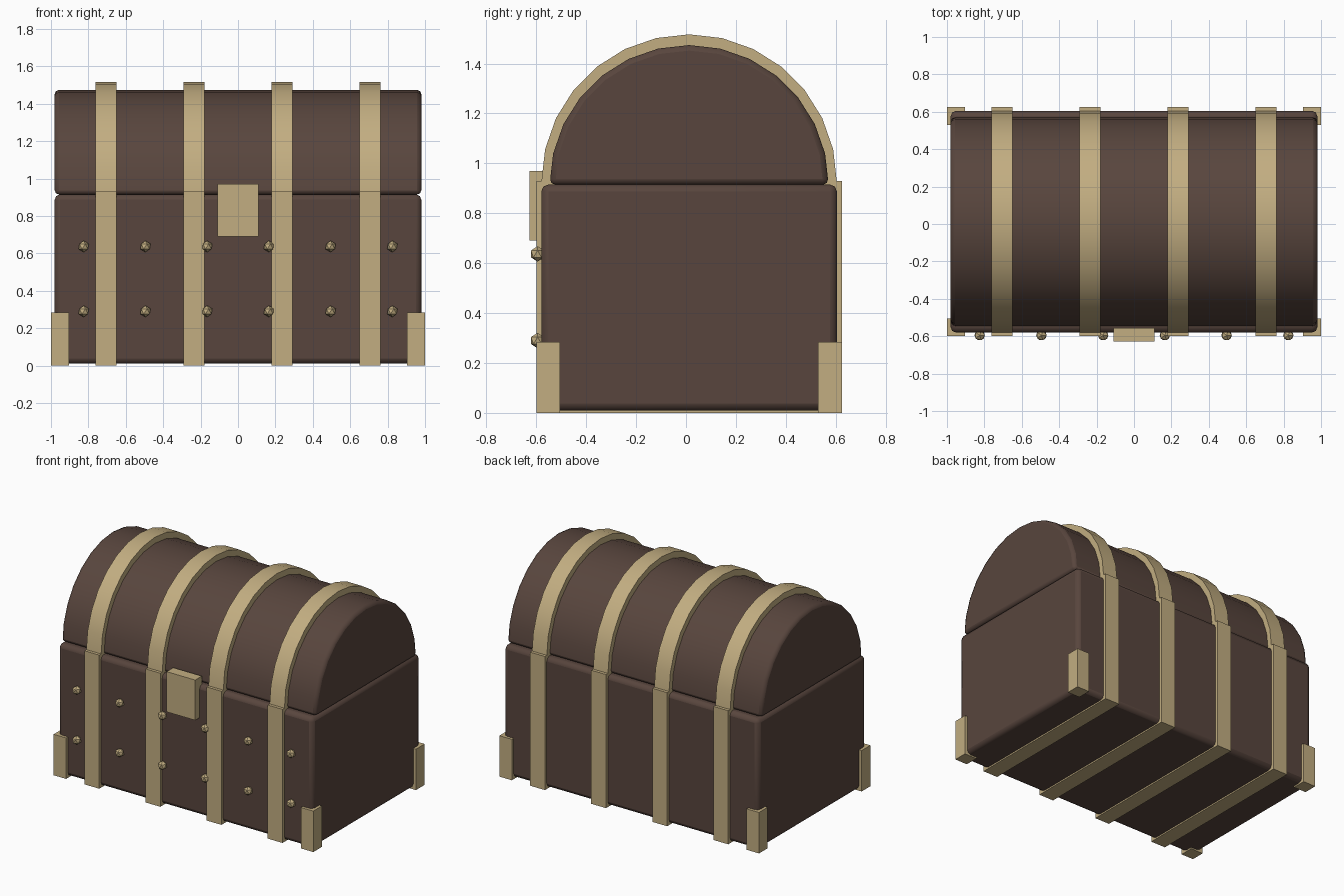
import bpy, bmesh, math

default = bpy.data.objects.get("Cube")
if default:
    bpy.data.objects.remove(default, do_unlink=True)

MID_Y = 0.0125       # centre line of the chest, front to back
LID_SIDES = 14       # flat segments in the half-round lid


def material(name, rgb):
    m = bpy.data.materials.new(name)
    m.use_nodes = True
    m.diffuse_color = (*rgb, 1)
    bsdf = next(n for n in m.node_tree.nodes if n.type == 'BSDF_PRINCIPLED')
    bsdf.inputs["Base Color"].default_value = (*rgb, 1)
    return m


wood = material("dark brown wood", (0.098, 0.06, 0.047))
brass = material("dull brass", (0.54, 0.42, 0.22))


def finish(bm, name, mat, bevel=0, smooth=False):
    bmesh.ops.recalc_face_normals(bm, faces=bm.faces)
    mesh = bpy.data.meshes.new(name)
    bm.to_mesh(mesh)
    bm.free()
    mesh.materials.append(mat)
    ob = bpy.data.objects.new(name, mesh)
    bpy.context.collection.objects.link(ob)
    if bevel:
        mod = ob.modifiers.new("rounded edges", 'BEVEL')
        mod.width = bevel
        mod.segments = 2
        mod.limit_method = 'ANGLE'
        mod.angle_limit = math.radians(40)
    if smooth:
        bpy.ops.object.select_all(action='DESELECT')
        ob.select_set(True)
        bpy.context.view_layer.objects.active = ob
        bpy.ops.object.shade_smooth_by_angle(angle=math.radians(30))
    return ob


def box(name, mat, x, y, z, bevel=0):
    """Box from (low, high) pairs along each axis."""
    bm = bmesh.new()
    bmesh.ops.create_cube(bm, size=1)
    for v in bm.verts:
        v.co = [(lo + hi) / 2 + c * (hi - lo)
                for c, (lo, hi) in zip(v.co, (x, y, z))]
    return finish(bm, name, mat, bevel, bool(bevel))


def half_round(name, mat, x, radius, base, bevel=0):
    """Half disc in the YZ plane, extruded along x."""
    bm = bmesh.new()
    profile = []
    for i in range(LID_SIDES + 1):
        a = math.pi * i / LID_SIDES
        profile.append(bm.verts.new((x[0], MID_Y + radius * math.cos(a),
                                     base + radius * math.sin(a))))
    face = bm.faces.new(profile)
    new = bmesh.ops.extrude_face_region(bm, geom=[face])["geom"]
    verts = [g for g in new if isinstance(g, bmesh.types.BMVert)]
    bmesh.ops.translate(bm, verts=verts, vec=(x[1] - x[0], 0, 0))
    return finish(bm, name, mat, bevel, True)


# Wooden body and lid
box("chest_body", wood, (-0.98, 0.98), (-0.58, 0.605), (0.01, 0.915), 0.028)
half_round("chest_lid", wood, (-0.98, 0.98), 0.559, 0.915, 0.022)

# Straps around the body and over the lid
for i in range(4):
    cx = -0.706 + i * 0.4707
    span = (cx - 0.057, cx + 0.057)
    box(f"body_strap_{i + 1}", brass, span, (-0.6, 0.625), (0, 0.93))
    half_round(f"lid_strap_{i + 1}", brass, span, 0.592, 0.925)

# Corner guards
for side, x in (("right", (-1, -0.904)), ("left", (0.904, 1))):
    for end, y in (("front", (-0.6, -0.504)), ("back", (0.529, 0.625))):
        box(f"{end}_{side}_corner_guard", brass, x, y, (0, 0.285))

# Lock plate
box("lock_plate", brass, (-0.11, 0.11), (-0.628, -0.555), (0.69, 0.97))

# Two rows of studs on the front
for row, z in (("lower", 0.29), ("upper", 0.637)):
    for i in range(6):
        bm = bmesh.new()
        bmesh.ops.create_icosphere(bm, subdivisions=1, radius=0.031)
        bmesh.ops.translate(bm, verts=bm.verts,
                            vec=(-0.825 + i * 0.33, -0.595, z))
        finish(bm, f"{row}_stud_{i + 1}", brass)
